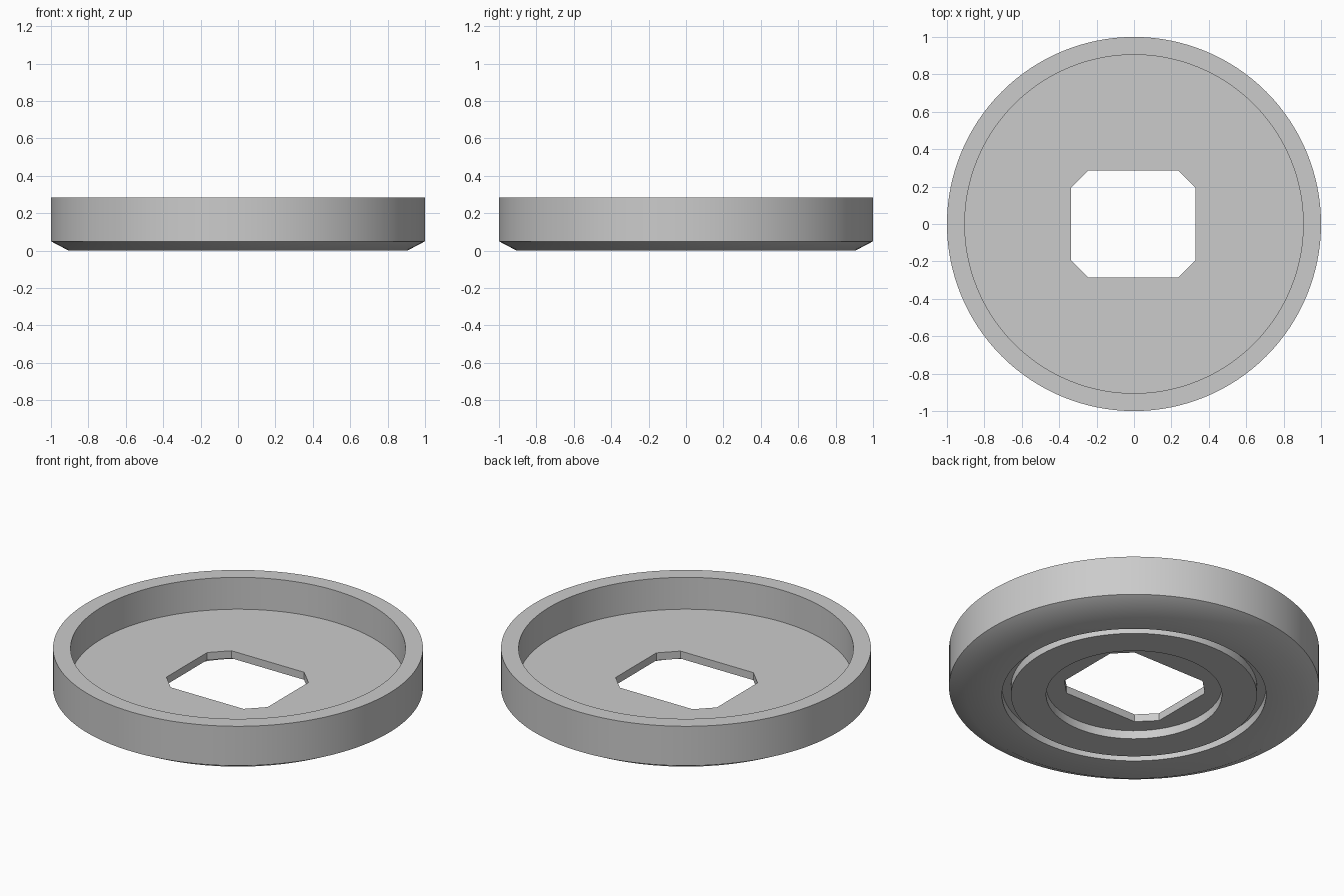
import bpy
import bmesh
import math

cube = bpy.data.objects.get("Cube")
if cube:
    bpy.data.objects.remove(cube, do_unlink=True)

SEGMENTS = 128


def make_material(name, color):
    mat = bpy.data.materials.new(name)
    mat.use_nodes = True
    mat.diffuse_color = color
    mat.node_tree.nodes["Principled BSDF"].inputs["Base Color"].default_value = color
    return mat


def make_object(name, bm):
    bmesh.ops.recalc_face_normals(bm, faces=bm.faces)
    mesh = bpy.data.meshes.new(name)
    bm.to_mesh(mesh)
    bm.free()
    obj = bpy.data.objects.new(name, mesh)
    bpy.context.collection.objects.link(obj)
    return obj


def lathe(name, profile):
    """Spin an (r, z) profile about the z axis."""
    bm = bmesh.new()
    verts = [bm.verts.new((r, 0, z)) for r, z in profile]
    edges = [bm.edges.new(pair) for pair in zip(verts, verts[1:])]
    bmesh.ops.spin(bm, geom=verts + edges, cent=(0, 0, 0), axis=(0, 0, 1),
                   angle=math.tau, steps=SEGMENTS, use_duplicate=False)
    bmesh.ops.remove_doubles(bm, verts=bm.verts, dist=0.0001)
    return make_object(name, bm)


def prism(name, outline, z0, z1):
    """Extrude a flat outline from z0 to z1."""
    bm = bmesh.new()
    face = bm.faces.new([bm.verts.new((x, y, z0)) for x, y in outline])
    top = bmesh.ops.extrude_face_region(bm, geom=[face])["geom"]
    bmesh.ops.translate(bm, vec=(0, 0, z1 - z0),
                        verts=[v for v in top if isinstance(v, bmesh.types.BMVert)])
    return make_object(name, bm)


# Dish body: underside recess, ring groove, chamfer, rim and inner floor
FLOOR, RECESS, RIM = 0.095, 0.05, 0.285
dish = lathe("dish_body", [
    (0, RECESS), (0.475, RECESS), (0.475, 0),
    (0.665, 0), (0.665, RECESS), (0.714, RECESS), (0.714, 0),
    (0.905, 0), (1, 0.05), (1, RIM),
    (0.905, RIM), (0.905, FLOOR), (0, FLOOR)])
dish.data.materials.append(make_material("grey", (0.6, 0.6, 0.6, 1)))

# Rectangular centre opening with clipped corners
W, D, CLIP, SHIFT = 0.334, 0.286, 0.094, -0.004
outline = []
for sx, sy in ((1, 1), (-1, 1), (-1, -1), (1, -1)):
    corner = [(sx * W + SHIFT, sy * (D - CLIP)), (sx * (W - CLIP) + SHIFT, sy * D)]
    outline += corner if sx * sy > 0 else corner[::-1]
cutter = prism("opening_cutter", outline, -0.1, 0.2)
cutter.hide_render = True
cutter.hide_viewport = True

cut = dish.modifiers.new("centre_opening", "BOOLEAN")
cut.operation = "DIFFERENCE"
cut.solver = "EXACT"
cut.object = cutter

# Apply the cut, then smooth the round walls
bpy.ops.object.select_all(action="DESELECT")
dish.select_set(True)
bpy.context.view_layer.objects.active = dish
bpy.ops.object.modifier_apply(modifier=cut.name)
bpy.data.objects.remove(cutter, do_unlink=True)
bpy.ops.object.shade_smooth_by_angle(angle=math.radians(30))
